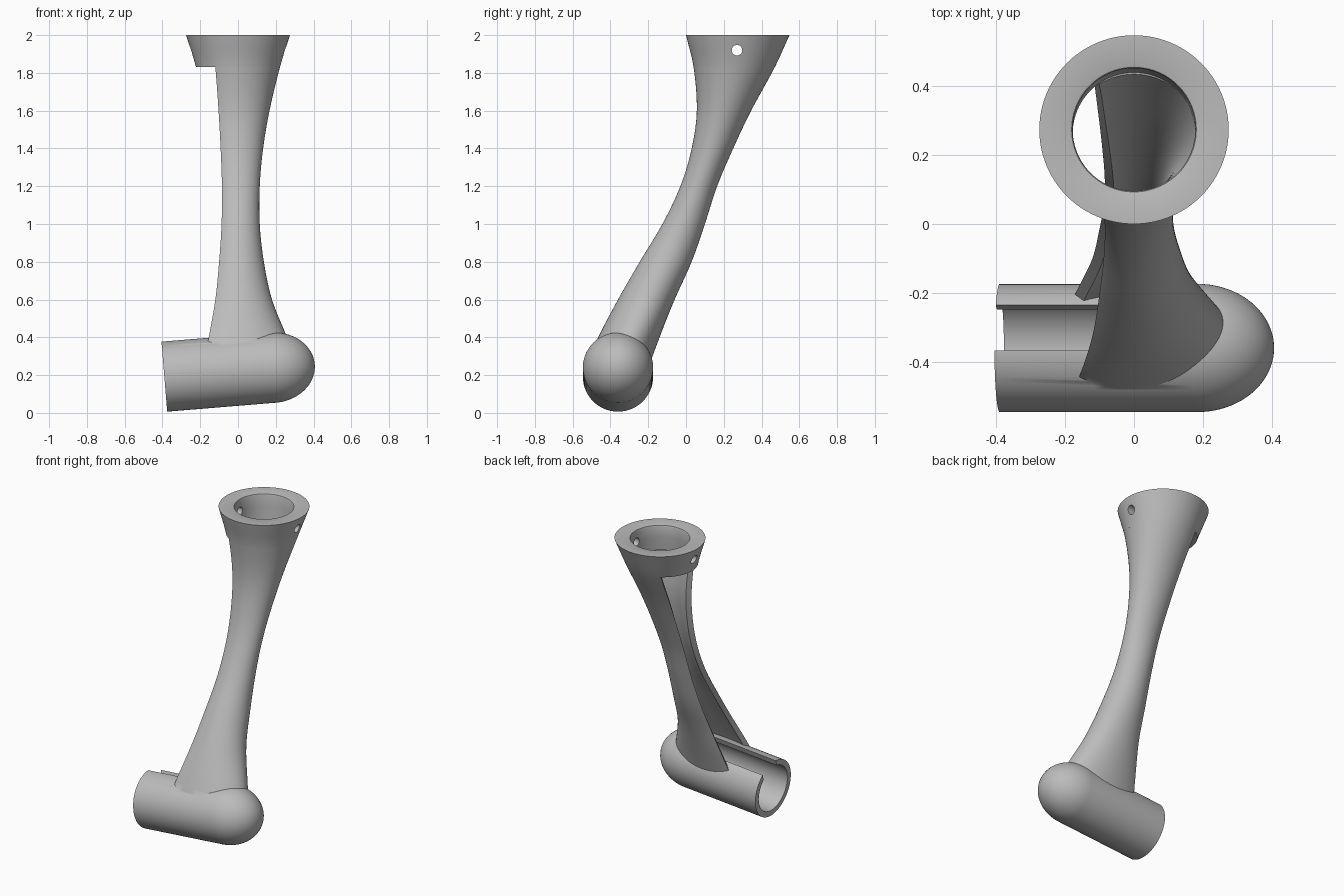
import bpy, bmesh, math
from mathutils import Matrix, Vector

if "Cube" in bpy.data.objects:
    bpy.data.objects.remove(bpy.data.objects["Cube"])

grey = bpy.data.materials.new("mid_grey")
grey.diffuse_color = (0.5, 0.5, 0.5, 1)
grey.use_nodes = True
grey.node_tree.nodes["Principled BSDF"].inputs["Base Color"].default_value = grey.diffuse_color

WALL = 0.035
# height, front y, back y, half width in x, x of the open rim
KEYS = [(0.27, -0.52, -0.188, 0.31, 0.18), (0.40, -0.465, -0.14, 0.26, 0.155),
        (0.60, -0.36, -0.06, 0.18, 0.12), (0.80, -0.245, 0.03, 0.137, 0.10),
        (1.00, -0.125, 0.10, 0.115, 0.087), (1.20, -0.03, 0.165, 0.115, 0.085),
        (1.40, 0.03, 0.25, 0.133, 0.092), (1.60, 0.057, 0.345, 0.167, 0.103),
        (1.83, 0.04, 0.47, 0.222, 0.12), (2.00, 0.0, 0.548, 0.275, 0.14)]


def section(z):
    """Smoothly interpolated centre y, half width, half depth and rim x."""
    i = max(k for k in range(len(KEYS) - 1) if KEYS[k][0] <= z + 1e-9)
    a, b = KEYS[i], KEYS[i + 1]
    p, n = KEYS[max(i - 1, 0)], KEYS[min(i + 2, len(KEYS) - 1)]
    h = b[0] - a[0]
    t = (z - a[0]) / h
    out = []
    for k in range(1, 5):
        m0 = (b[k] - p[k]) / (b[0] - p[0]) * h
        m1 = (n[k] - a[k]) / (n[0] - a[0]) * h
        out.append((2*t**3 - 3*t*t + 1) * a[k] + (t**3 - 2*t*t + t) * m0
                   + (3*t*t - 2*t**3) * b[k] + (t**3 - t*t) * m1)
    front, back, half, rim = out
    return (front + back) / 2, half, (back - front) / 2, rim


def loft(name, rings, capped=True, closed=False):
    """Skin a list of point rings into a solid."""
    bm = bmesh.new()
    vs = [[bm.verts.new(p) for p in r] for r in rings]
    n = len(vs[0])
    pairs = list(zip(vs, vs[1:])) + ([(vs[-1], vs[0])] if closed else [])
    for r0, r1 in pairs:
        for j in range(n):
            k = (j + 1) % n
            bm.faces.new((r0[j], r0[k], r1[k], r1[j]))
    if capped:
        bm.faces.new(vs[0])
        bm.faces.new(vs[-1])
    bmesh.ops.recalc_face_normals(bm, faces=bm.faces)
    me = bpy.data.meshes.new(name)
    bm.to_mesh(me)
    bm.free()
    ob = bpy.data.objects.new(name, me)
    me.materials.append(grey)
    bpy.context.collection.objects.link(ob)
    return ob


def boolean(ob, other, op):
    mod = ob.modifiers.new(op, 'BOOLEAN')
    mod.object, mod.operation, mod.solver = other, op, 'EXACT'
    bpy.context.view_layer.objects.active = ob
    bpy.ops.object.modifier_apply(modifier=mod.name)
    bpy.data.objects.remove(other)


def smooth(ob):
    bpy.ops.object.select_all(action='DESELECT')
    ob.select_set(True)
    bpy.context.view_layer.objects.active = ob
    bpy.ops.object.shade_smooth_by_angle(angle=math.radians(32))


def circle(s, r, n=80):
    return [Vector((s, r * math.cos(2*math.pi*i/n), r * math.sin(2*math.pi*i/n)))
            for i in range(n)]


# Lower socket: tilted round tube with a rounded nose
R, LEN, NOSE = 0.186, 0.577, 0.222
frame = Matrix.Translation((-0.39, -0.36, 0.192)) @ Matrix.Rotation(math.radians(-4.7), 4, 'Y')
prof = [(0, R), (LEN / 2, R)]
prof += [(LEN + NOSE * math.sin(t), R * math.cos(t))
         for t in [math.radians(89.2) * i / 20 for i in range(21)]]
socket = loft("socket_and_neck", [[frame @ p for p in circle(s, r)] for s, r in prof])

# Slot along the upper side of the socket
turn = frame @ Matrix.Rotation(math.radians(-20), 4, 'X')
slot = loft("slot_cutter", [[turn @ Vector((s, y, z)) for y, z in
            ((-0.07, 0), (0.07, 0), (0.07, 0.3), (-0.07, 0.3))] for s in (-0.1, 0.45)])
boolean(socket, slot, 'DIFFERENCE')

# Neck: curved trough, open towards -x
rings = []
N = 56
for i in range(49):
    z = 0.27 + (1.83 - 0.27) * i / 48
    cy, a, b, rim = section(z)
    lim = math.pi - math.acos(rim / a)
    ring = []
    for off, sign in ((0, 1), (WALL, -1)):
        for j in range(N + 1):
            t = sign * lim * (2 * j / N - 1)
            ring.append(((a - off) * math.cos(t), cy + (b - off) * math.sin(t), z))
    rings.append(ring)
neck = loft("neck", rings)
boolean(socket, neck, 'UNION')

# Bore of the socket
bore = loft("bore_cutter", [[frame @ p for p in circle(s, 0.15)] for s in (-0.1, 0.56)])
boolean(socket, bore, 'DIFFERENCE')
smooth(socket)

# Collar: full flared ring with a softened bore edge
M = 96
rings = []
for i in range(9):
    z = 1.83 + 0.17 * i / 8
    cy, a, b, _ = section(z)
    rings.append([(a * math.cos(2*math.pi*j/M), cy + b * math.sin(2*math.pi*j/M), z)
                  for j in range(M)])
for r, z, cy in ((0.186, 2.0, 0.274), (0.181, 1.998, 0.274), (0.178, 1.99, 0.274),
                 (0.178, 1.92, 0.272), (0.178, 1.83, 0.262)):
    rings.append([(r * math.cos(2*math.pi*j/M), cy + r * math.sin(2*math.pi*j/M), z)
                  for j in range(M)])
collar = loft("collar", rings, capped=False, closed=True)

# Cross pin hole through the collar
pin = loft("pin_cutter", [[p + Vector((0, 0.27, 1.92)) for p in circle(x, 0.028, 32)]
                          for x in (-0.5, 0.5)])
boolean(collar, pin, 'DIFFERENCE')
smooth(collar)
